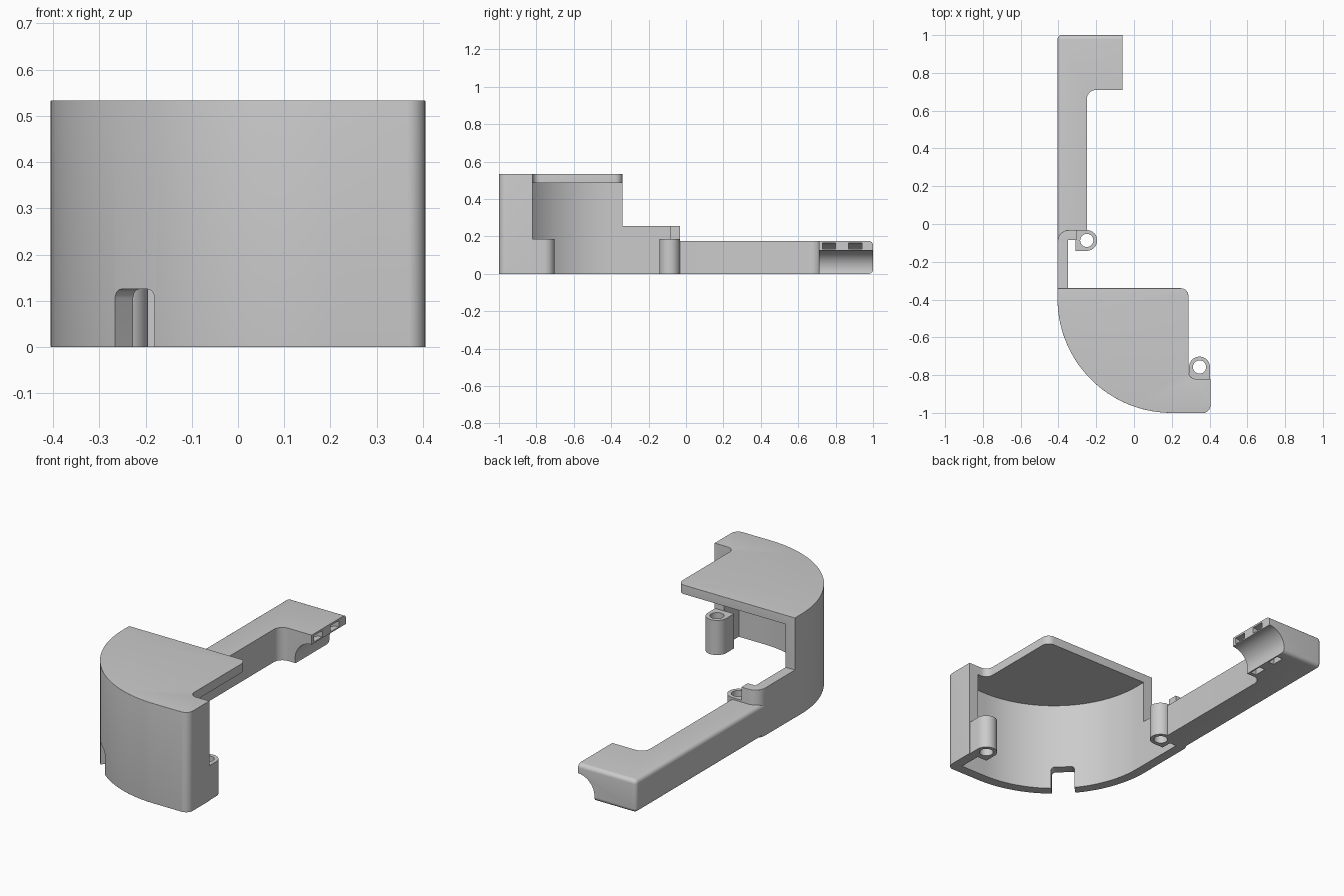
import bpy, bmesh, math
from mathutils import Vector, Matrix

if "Cube" in bpy.data.objects:
    bpy.data.objects.remove(bpy.data.objects["Cube"], do_unlink=True)

grey = bpy.data.materials.new("plain grey")
grey.use_nodes = True
grey.diffuse_color = (0.6, 0.6, 0.6, 1)
grey.node_tree.nodes["Principled BSDF"].inputs["Base Color"].default_value = (0.6, 0.6, 0.6, 1)


def rounded(corners):
    """Turn (x, y, radius) corners into an outline with filleted corners."""
    out = []
    for i, (x, y, r) in enumerate(corners):
        p = Vector((x, y))
        if not r:
            out.append(p)
            continue
        a = (Vector(corners[i - 1][:2]) - p).normalized()
        b = (Vector(corners[(i + 1) % len(corners)][:2]) - p).normalized()
        half = a.angle(b) / 2
        centre = p + (a + b).normalized() * r / math.sin(half)
        start = p + a * r / math.tan(half) - centre
        end = p + b * r / math.tan(half) - centre
        steps = 48 if r > 0.3 else 8
        turn = math.atan2(start.x * end.y - start.y * end.x, start.dot(end))
        for k in range(steps + 1):
            out.append(centre + Matrix.Rotation(turn * k / steps, 2) @ start)
    return out


def prism(name, outline, low, high, bevel=0, rule=None, matrix=None):
    """Extrude an outline from low to high; bevel the edges chosen by rule(midpoint, vertical)."""
    bm = bmesh.new()
    base = bm.faces.new([bm.verts.new((p[0], p[1], low)) for p in outline])
    top = bmesh.ops.extrude_face_region(bm, geom=[base])["geom"]
    bmesh.ops.translate(bm, vec=(0, 0, high - low),
                        verts=[v for v in top if isinstance(v, bmesh.types.BMVert)])
    bmesh.ops.recalc_face_normals(bm, faces=bm.faces)
    if rule:
        chosen = []
        for e in bm.edges:
            a, b = (v.co for v in e.verts)
            if rule((a + b) / 2, abs(a.z - b.z) > 0.01):
                chosen.append(e)
        bmesh.ops.bevel(bm, geom=chosen, offset=bevel, segments=6, profile=0.5,
                        affect='EDGES', clamp_overlap=True)
    if matrix:
        bm.transform(matrix)
        bmesh.ops.recalc_face_normals(bm, faces=bm.faces)
    mesh = bpy.data.meshes.new(name)
    bm.to_mesh(mesh)
    bm.free()
    mesh.materials.append(grey)
    obj = bpy.data.objects.new(name, mesh)
    bpy.context.collection.objects.link(obj)
    return obj


def activate(obj):
    bpy.ops.object.select_all(action='DESELECT')
    obj.select_set(True)
    bpy.context.view_layer.objects.active = obj


def cut(obj, cutter):
    mod = obj.modifiers.new("cut", 'BOOLEAN')
    mod.operation, mod.solver, mod.object = 'DIFFERENCE', 'EXACT', cutter
    activate(obj)
    bpy.ops.object.modifier_apply(modifier=mod.name)
    bpy.data.objects.remove(cutter, do_unlink=True)


def smooth(obj):
    activate(obj)
    bpy.ops.object.shade_smooth_by_angle(angle=math.radians(32))


def arc(cx, cy, r, start, end, steps=32):
    return [(cx + r * math.cos(math.radians(start + (end - start) * k / steps)),
             cy + r * math.sin(math.radians(start + (end - start) * k / steps)))
            for k in range(steps + 1)]


LEFT, TOP, WALL = -0.405, 0.533, 0.055

# Quarter-round cover: curved wall and overhanging lid
plan = rounded([(LEFT, -1, 0.605), (-LEFT, -1, 0.04), (-LEFT, -0.82, 0), (0.288, -0.82, 0.04),
                (0.288, -0.34, 0.04), (LEFT, -0.34, 0)])


def cover_edges(m, vertical):
    if vertical:
        return False
    far = (m.xy - Vector((0.2, -0.395))).length > 0.59
    return m.z > 0.5 or (far and m.x < 0.36 and m.y < -0.345)


cover = prism("cover", plan, 0, TOP, 0.03, cover_edges)
inside = rounded([(LEFT + WALL, -1 + WALL, 0.55), (-LEFT - WALL, -1 + WALL, 0),
                  (-LEFT - WALL, -0.815, 0), (0.6, -0.815, 0), (0.6, -0.2, 0),
                  (LEFT + WALL, -0.2, 0)])
cut(cover, prism("hollow", inside, -0.1, 0.485))

# Cable notch through the middle of the curved wall
notch = rounded([(-0.06, -0.1, 0), (0.06, -0.1, 0), (0.06, 0.125, 0.02), (-0.06, 0.125, 0.02)])
place = (Matrix.Translation((-0.215, -0.815, 0)) @ Matrix.Rotation(math.radians(-45), 4, 'Z')
         @ Matrix.Rotation(math.radians(90), 4, 'X'))
cut(cover, prism("notch", notch, -0.15, 0.15, matrix=place))
smooth(cover)

# Low side wall that turns in at its end
side = rounded([(LEFT, -0.34, 0), (LEFT + WALL, -0.34, 0), (LEFT + WALL, -0.085, 0),
                (-0.305, -0.085, 0), (-0.305, -0.032, 0), (LEFT, -0.032, 0.06)])


def side_edges(m, vertical):
    if vertical:
        return False
    outer = m.x < LEFT + 0.03 and m.y > -0.33
    return (m.z > 0.2 and (outer or m.y > -0.04)) or (m.z < 0.1 and m.x < LEFT + 0.001)


smooth(prism("side_wall", side, 0, 0.255, 0.028, side_edges))

# Long arm with a wider head at its far end
arm_plan = rounded([(LEFT, -0.085, 0), (-0.32, -0.085, 0), (-0.32, -0.032, 0), (-0.25, -0.032, 0),
                    (-0.25, 0.71, 0.05), (-0.062, 0.71, 0), (-0.062, 1, 0), (LEFT, 1, 0)])


def arm_edges(m, vertical):
    if vertical:
        return m.x < -0.4 and m.y > 0.9
    return m.x < -0.4 or m.y > 0.99


arm = prism("arm", arm_plan, 0, 0.175, 0.022, arm_edges)

# Concave saddle in the head and two curved strap slots around it
along_y = Matrix.Rotation(math.radians(90), 4, 'X')
cut(arm, prism("saddle", arc(-0.06, 0.025, 0.1, 0, 354, 59), -1.1, -0.69, matrix=along_y))
ring = arc(-0.06, 0.025, 0.14, 60, 240) + arc(-0.06, 0.025, 0.107, 240, 60)
for y in (0.73, 0.87):
    cut(arm, prism("slot", ring, -y - 0.07, -y, matrix=along_y))
smooth(arm)

# Screw posts, each a tube joined to its wall by a tab
for name, x, y, angle in (("front_post", 0.347, -0.757, 180), ("rear_post", -0.25, -0.087, 90)):
    reach = 0.065 if angle == 180 else 0.06
    a = math.radians(angle)
    out = Vector((math.cos(a), math.sin(a)))
    shape = arc(x, y, 0.055, angle - 180, angle, 24) if angle == 180 else arc(x, y, 0.055, -90, 90, 24)
    back = Vector((0, -reach)) if angle == 180 else Vector((-reach, 0))
    if angle == 180:
        shape = arc(x, y, 0.055, 0, 180, 24)
    shape = shape + [Vector(shape[-1]) + back, Vector(shape[0]) + back]
    post = prism(name, shape, 0, 0.185)
    cut(post, prism("screw_hole", arc(x, y, 0.035, 0, 345, 23), -0.1, 0.3))
    smooth(post)
